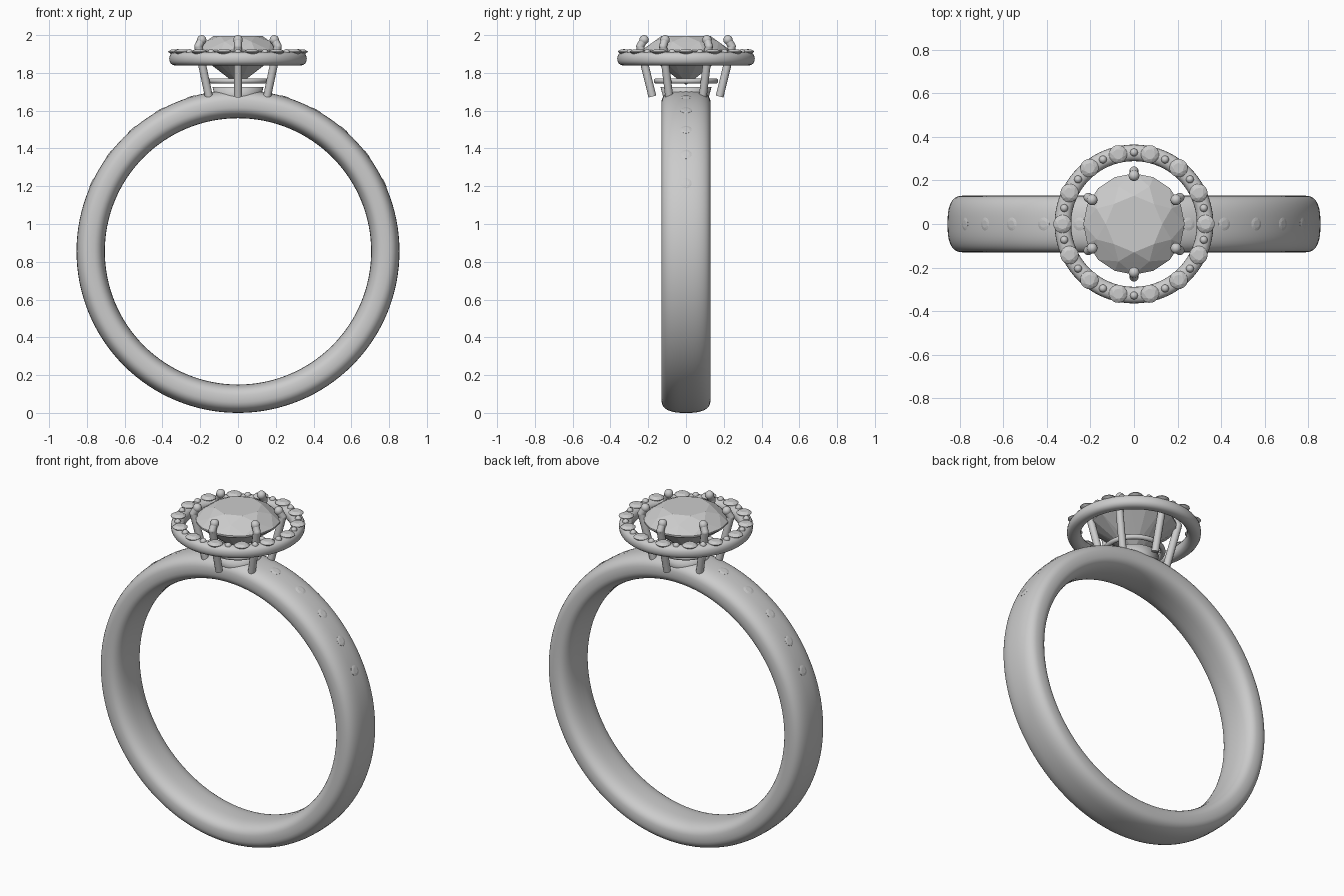
import bpy, bmesh
from math import sin, cos, pi, radians, copysign
from mathutils import Vector, Matrix

if "Cube" in bpy.data.objects:
    bpy.data.objects.remove(bpy.data.objects["Cube"])

BAND_Z = 0.855


def finish(name, bm, smooth=True, mat=None):
    bmesh.ops.recalc_face_normals(bm, faces=bm.faces)
    me = bpy.data.meshes.new(name)
    bm.to_mesh(me)
    bm.free()
    for p in me.polygons:
        p.use_smooth = smooth
    ob = bpy.data.objects.new(name, me)
    bpy.context.collection.objects.link(ob)
    if mat:
        ob.matrix_world = mat
    return ob


def revolve(name, profile, steps, mat=None):
    """Revolve a closed (radius, height) profile about local z."""
    bm = bmesh.new()
    rings = []
    for i in range(steps):
        a = 2 * pi * i / steps
        rings.append([bm.verts.new((r * cos(a), r * sin(a), h)) for r, h in profile])
    n = len(profile)
    for i in range(steps):
        p, q = rings[i], rings[(i + 1) % steps]
        for j in range(n):
            k = (j + 1) % n
            bm.faces.new((p[j], q[j], q[k], p[k]))
    return finish(name, bm, True, mat)


def rounded(r, h, hr, hh, power, n):
    """Superellipse cross-section centred at (r, h)."""
    pts = []
    for i in range(n):
        c, s = cos(2 * pi * i / n), sin(2 * pi * i / n)
        pts.append((r + hr * copysign(abs(c) ** (2 / power), c),
                    h + hh * copysign(abs(s) ** (2 / power), s)))
    return pts


def gem(name, radius, crown, depth, mat):
    """Brilliant cut: hull of table, star, girdle, pavilion and culet points."""
    bm = bmesh.new()
    rows = [(8, 0.56, crown, 0), (8, 0.80, crown * 0.62, 0.5),
            (16, 1.0, 0.02 * radius, 0), (16, 1.0, -0.02 * radius, 0),
            (8, 0.25, -depth * 0.79, 0.5)]
    for n, r, z, off in rows:
        for i in range(n):
            a = 2 * pi * (i + off) / n
            bm.verts.new((radius * r * cos(a), radius * r * sin(a), z))
    bm.verts.new((0, 0, -depth))
    bmesh.ops.convex_hull(bm, input=bm.verts)
    return finish(name, bm, False, mat)


def ball(name, r, loc):
    bm = bmesh.new()
    bmesh.ops.create_uvsphere(bm, u_segments=16, v_segments=10, radius=r)
    return finish(name, bm, True, Matrix.Translation(loc))


def rod(name, pts, radius):
    cu = bpy.data.curves.new(name, 'CURVE')
    cu.dimensions = '3D'
    cu.bevel_depth = radius
    cu.bevel_resolution = 4
    cu.use_fill_caps = True
    sp = cu.splines.new('POLY')
    sp.points.add(len(pts) - 1)
    for p, co in zip(sp.points, pts):
        p.co = (*co, 1)
    ob = bpy.data.objects.new(name, cu)
    bpy.context.collection.objects.link(ob)
    return ob


# Band, revolved about the y axis
to_y = Matrix.Translation((0, 0, BAND_Z)) @ Matrix.Rotation(pi / 2, 4, 'X')
revolve("band", rounded(0.78, 0, 0.075, 0.13, 2.7, 40), 128, to_y)

# Flush stones on both shoulders of the band
for side in (-1, 1):
    for i in range(5):
        a = side * radians(17 + 12 * i)
        m = (Matrix.Translation((0, 0, BAND_Z)) @ Matrix.Rotation(a, 4, 'Y')
             @ Matrix.Translation((0, 0, 0.854)))
        gem("shoulder_stone", 0.03, 0.004, 0.02, m)

# Setting base cup and gallery ring
revolve("base_cup", [(0.001, 1.63), (0.11, 1.63), (0.135, 1.725), (0.115, 1.725), (0.001, 1.70)], 48)
bpy.context.object
revolve("gallery_ring", rounded(0.157, 1.757, 0.014, 0.014, 2, 12), 64)

# Centre stone
gem("centre_stone", 0.232, 0.078, 0.18, Matrix.Translation((0, 0, 1.917)))

# Halo ring with alternating stones and beads
revolve("halo_ring", rounded(0.326, 1.875, 0.038, 0.036, 2.3, 20), 96)
for i in range(14):
    a = 2 * pi * i / 14
    loc = Vector((0.328 * cos(a), 0.328 * sin(a), 1.912))
    gem("halo_stone", 0.042, 0.013, 0.03, Matrix.Translation(loc) @ Matrix.Rotation(a, 4, 'Z'))
    b = a + pi / 14
    ball("halo_bead", 0.018, (0.328 * cos(b), 0.328 * sin(b), 1.908))

# Six prongs with bent tips
for i in range(6):
    a = radians(30 + 60 * i)
    path = [(0.178, 1.675), (0.243, 1.94), (0.222, 1.975)]
    pts = [Vector((r * cos(a), r * sin(a), z)) for r, z in path]
    rod("prong", pts[:2], 0.021)
    rod("prong_bend", pts[1:], 0.021)
    ball("prong_elbow", 0.021, pts[1])
    ball("prong_tip", 0.025, pts[2])
